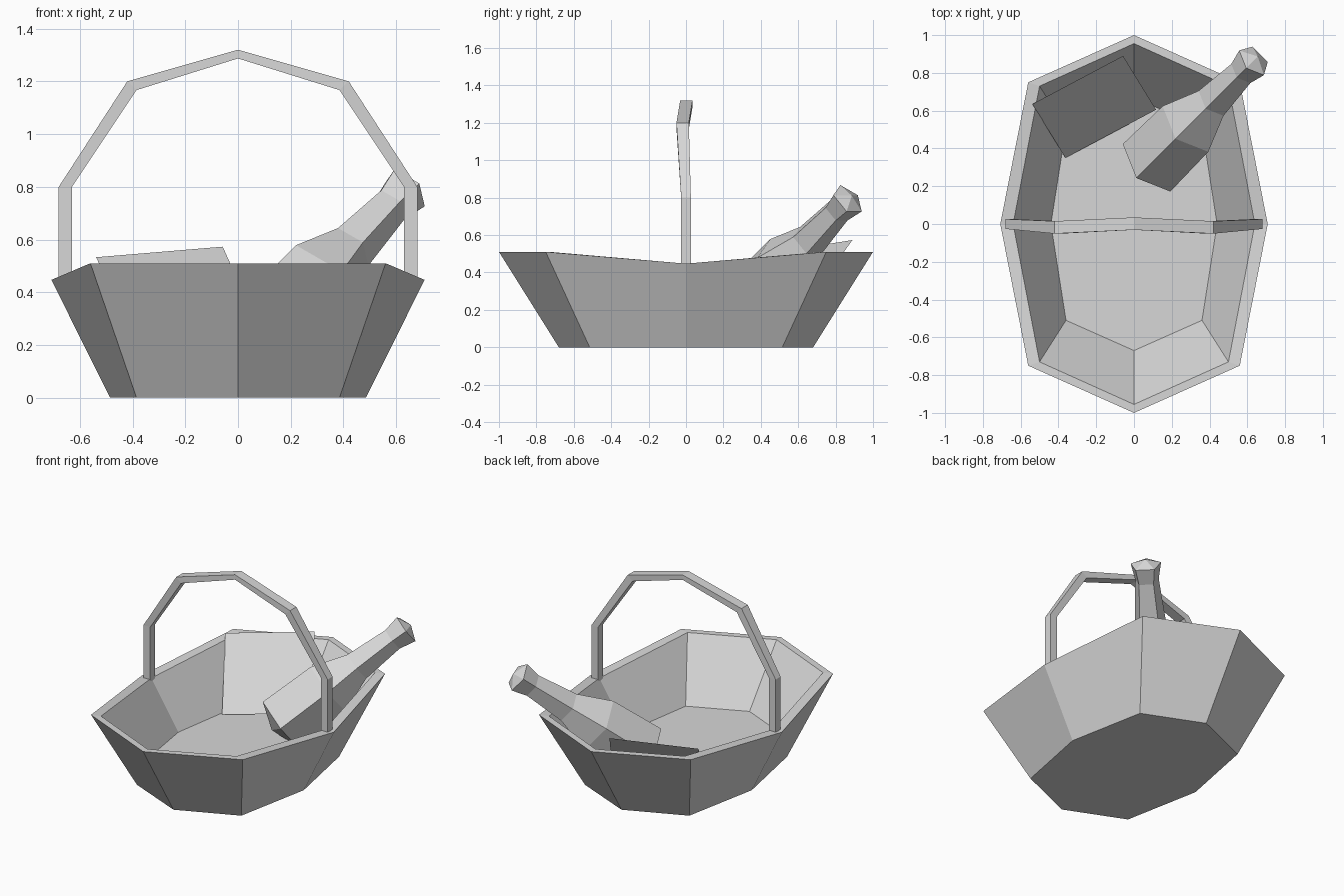
import bpy, bmesh, math
from mathutils import Vector

cube = bpy.data.objects.get("Cube")
if cube:
    bpy.data.objects.remove(cube, do_unlink=True)

GREY = (0.68, 0.68, 0.68, 1.0)
grey = bpy.data.materials.new("pale_grey")
grey.use_nodes = True
grey.diffuse_color = GREY
grey.node_tree.nodes["Principled BSDF"].inputs["Base Color"].default_value = GREY


def loft(name, rings, start="flat", end="flat"):
    """Skin equal-length rings; each end is "flat", "open" or an apex point."""
    bm = bmesh.new()
    loops = [[bm.verts.new(p) for p in ring] for ring in rings]
    n = len(loops[0])
    for a, b in zip(loops, loops[1:]):
        for i in range(n):
            j = (i + 1) % n
            bm.faces.new((a[i], a[j], b[j], b[i]))
    for loop, cap in ((loops[0], start), (loops[-1], end)):
        if cap == "flat":
            bm.faces.new(loop)
        elif cap != "open":
            apex = bm.verts.new(cap)
            for i in range(n):
                bm.faces.new((loop[i], loop[(i + 1) % n], apex))
    bmesh.ops.recalc_face_normals(bm, faces=bm.faces)
    mesh = bpy.data.meshes.new(name)
    bm.to_mesh(mesh)
    bm.free()
    mesh.materials.append(grey)
    obj = bpy.data.objects.new(name, mesh)
    bpy.context.collection.objects.link(obj)
    return obj


def octagon(tip, corner, side, z, side_z):
    """Boat-shaped ring: pointed ends in y, four corners, two side points."""
    cx, cy = corner
    return [(0, -tip, z), (cx, -cy, z), (side, 0, side_z), (cx, cy, z),
            (0, tip, z), (-cx, cy, z), (-side, 0, side_z), (-cx, -cy, z)]


# Basket: outer base, outer rim, inner rim, raised inner floor
loft("basket", [
    octagon(0.68, (0.385, 0.515), 0.485, 0, 0),
    octagon(1.0, (0.56, 0.75), 0.708, 0.51, 0.447),
    octagon(0.955, (0.50, 0.73), 0.64, 0.51, 0.447),
    octagon(0.67, (0.36, 0.51), 0.44, 0.14, 0.14),
])

# Handle: half profile of (outer x, outer z, inner x, inner z, y centre, half width)
half = [(0.68, 0.43, 0.63, 0.43, 0, 0.026), (0.68, 0.80, 0.63, 0.80, 0, 0.026),
        (0.42, 1.20, 0.385, 1.167, -0.018, 0.033)]
top = [(0, 1.32, 0, 1.287, 0.002, 0.033)]
profile = half + top + [(-a, b, -c, d, y, w) for a, b, c, d, y, w in reversed(half)]
loft("handle", [
    [(ox, y - w, oz), (ox, y + w, oz), (ix, y + w, iz), (ix, y - w, iz)]
    for ox, oz, ix, iz, y, w in profile
])

# Bottle: five-sided with shallow pointed ends, leaning towards the back left
tilt = math.radians(36.5)
flat = Vector((1, 1, 0)).normalized()
side = Vector((1, -1, 0)).normalized()
up = Vector((0, 0, 1))
axis = flat * math.cos(tilt) + up * math.sin(tilt)
lift = up * math.cos(tilt) - flat * math.sin(tilt)
mouth = Vector((0.635, 0.866, 0.789))
LENGTH = 0.957


def bottle_ring(distance, radius):
    centre = mouth - axis * distance
    angles = [math.tau * i / 5 for i in range(5)]
    return [centre + (lift * math.cos(a) + side * math.sin(a)) * radius for a in angles]


loft("bottle",
     [bottle_ring(d, r) for d, r in
      [(LENGTH, 0.187), (0.597, 0.18), (0.377, 0.098), (0.105, 0.075), (0, 0.097)]],
     start=mouth - axis * (LENGTH + 0.07), end=mouth + axis * 0.036)

# Napkin: one thin square sheet standing on the floor, leaning on the back right wall
corner = Vector((-0.538, 0.635, 0.533))
along = Vector((0.48, 0.255, 0.04))
down = Vector((0.175, -0.285, -0.39))
loft("napkin", [[corner, corner + down, corner + down + along, corner + along]],
     end="open")
